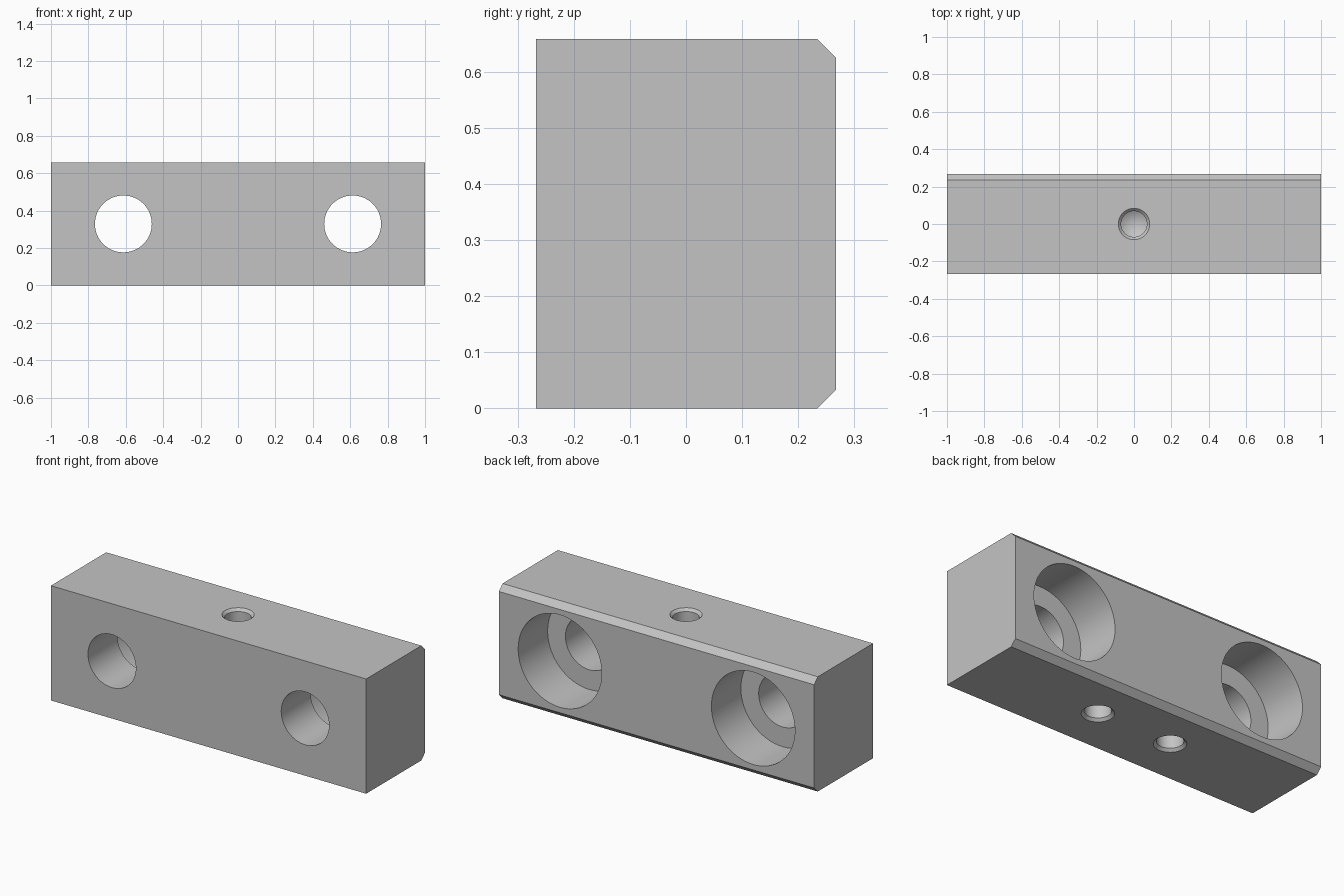
import bpy, bmesh, math
from mathutils import Matrix, Vector

cube = bpy.data.objects.get("Cube")
if cube:
    bpy.data.objects.remove(cube, do_unlink=True)

HALF_X, HALF_Y, HEIGHT, CHAMFER = 1.0, 0.267, 0.658, 0.033
SEGMENTS = 64

steel = bpy.data.materials.new("plain_grey")
steel.use_nodes = True
grey = (0.55, 0.55, 0.55, 1)
steel.diffuse_color = grey
steel.node_tree.nodes["Principled BSDF"].inputs["Base Color"].default_value = grey


def make_object(name, bm):
    bmesh.ops.recalc_face_normals(bm, faces=bm.faces)
    mesh = bpy.data.meshes.new(name)
    bm.to_mesh(mesh)
    bm.free()
    mesh.materials.append(steel)
    obj = bpy.data.objects.new(name, mesh)
    bpy.context.collection.objects.link(obj)
    return obj


def drill(target, profile, origin, direction):
    """Cut a turned (radius, depth) profile into the target."""
    bm = bmesh.new()
    rings = []
    for radius, depth in profile:
        if radius == 0:
            rings.append([bm.verts.new((0, 0, depth))])
            continue
        angles = [math.tau * i / SEGMENTS for i in range(SEGMENTS)]
        rings.append([bm.verts.new((radius * math.cos(a), radius * math.sin(a), depth))
                      for a in angles])
    bm.faces.new(rings[0])
    for upper, lower in zip(rings, rings[1:]):
        for i in range(SEGMENTS):
            j = (i + 1) % SEGMENTS
            if len(lower) == 1:
                bm.faces.new((upper[i], upper[j], lower[0]))
            else:
                bm.faces.new((upper[i], upper[j], lower[j], lower[i]))
    if len(rings[-1]) > 1:
        bm.faces.new(rings[-1])
    turn = Vector((0, 0, 1)).rotation_difference(Vector(direction)).to_matrix().to_4x4()
    bm.transform(Matrix.Translation(origin) @ turn)
    cutter = make_object("hole_cutter", bm)
    cutter.hide_render = True

    cut = target.modifiers.new("hole", 'BOOLEAN')
    cut.operation = 'DIFFERENCE'
    cut.solver = 'EXACT'
    cut.object = cutter
    bpy.context.view_layer.objects.active = target
    bpy.ops.object.modifier_apply(modifier=cut.name)
    bpy.data.objects.remove(cutter, do_unlink=True)


# Block: side outline with two chamfered back edges, extruded along x
outline = [(-HALF_Y, 0), (HALF_Y - CHAMFER, 0), (HALF_Y, CHAMFER),
           (HALF_Y, HEIGHT - CHAMFER), (HALF_Y - CHAMFER, HEIGHT), (-HALF_Y, HEIGHT)]
bm = bmesh.new()
side = bm.faces.new([bm.verts.new((-HALF_X, y, z)) for y, z in outline])
extruded = bmesh.ops.extrude_face_region(bm, geom=[side], use_keep_orig=True)
bmesh.ops.translate(bm, vec=(2 * HALF_X, 0, 0),
                    verts=[v for v in extruded["geom"] if isinstance(v, bmesh.types.BMVert)])
block = make_object("mounting_block", bm)

# Counterbored through holes, wide at the back
bore, hole, floor = 0.265, 0.152, 0.267
bolt_profile = [(bore, -0.1), (bore, floor), (hole, floor), (hole, 2 * HALF_Y + 0.1)]
for x in (-0.613, 0.613):
    drill(block, bolt_profile, (x, HALF_Y, HEIGHT / 2), (0, -1, 0))

# Blind holes with countersunk rims and conical ends
rim, core, deep = 0.084, 0.069, 0.34
blind_profile = [(rim + 0.02, -0.02), (core, rim - core), (core, deep),
                 (0, deep + core * 0.6)]
drill(block, blind_profile, (0, 0, HEIGHT), (0, 0, -1))
for x in (-0.236, 0.236):
    drill(block, blind_profile, (x, 0, 0), (0, 0, 1))

# Smooth hole walls, sharp edges
bpy.ops.object.select_all(action='DESELECT')
block.select_set(True)
bpy.context.view_layer.objects.active = block
bpy.ops.object.shade_smooth_by_angle(angle=math.radians(30))
